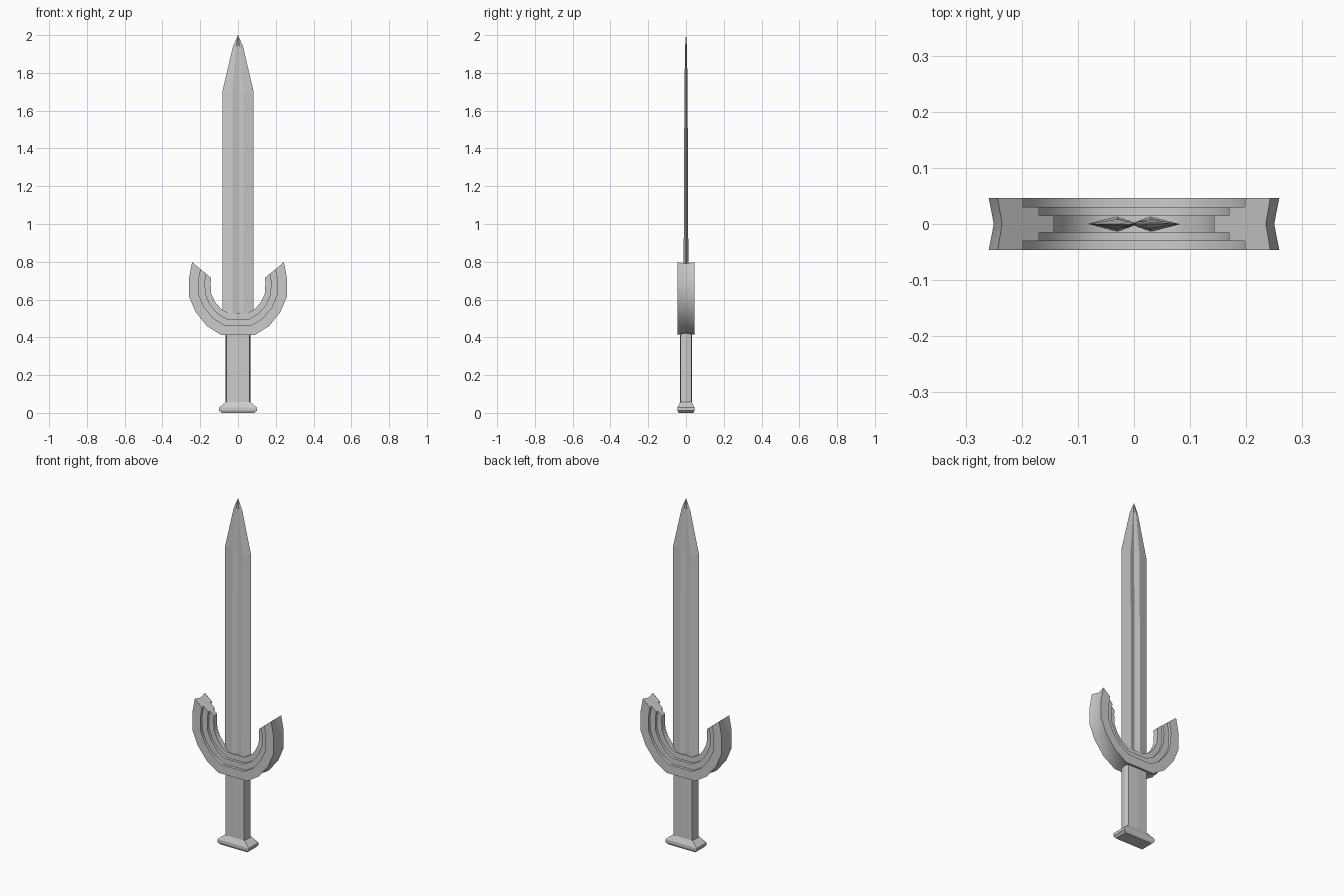
import bpy, bmesh, math

if "Cube" in bpy.data.objects:
    bpy.data.objects.remove(bpy.data.objects["Cube"])


def loft(name, rings, smooth=None):
    """Skin a list of closed rings and cap both ends."""
    bm = bmesh.new()
    loops = [[bm.verts.new(p) for p in ring] for ring in rings]
    n = len(loops[0])
    for a, b in zip(loops, loops[1:]):
        for i in range(n):
            j = (i + 1) % n
            bm.faces.new((a[i], a[j], b[j], b[i]))
    bm.faces.new(loops[0][::-1])
    bm.faces.new(loops[-1])
    bmesh.ops.remove_doubles(bm, verts=bm.verts, dist=1e-5)
    bmesh.ops.recalc_face_normals(bm, faces=bm.faces)
    me = bpy.data.meshes.new(name)
    bm.to_mesh(me)
    bm.free()
    ob = bpy.data.objects.new(name, me)
    bpy.context.collection.objects.link(ob)
    if smooth:
        bpy.ops.object.select_all(action='DESELECT')
        ob.select_set(True)
        bpy.context.view_layer.objects.active = ob
        bpy.ops.object.shade_smooth_by_angle(angle=math.radians(smooth))
    return ob


# Blade: twin-diamond section with a central groove, tapering to a point
section = [(-.083, 0), (-.03, -.014), (0, -.003), (.03, -.014),
           (.083, 0), (.03, .014), (0, .003), (-.03, .014)]
stations = [(.46, 1, 1), (1.7, 1, .6), (1.94, .32, .35), (2.0, .004, .05)]
loft("blade", [[(x * sx, y * sy, z) for x, y in section]
               for z, sx, sy in stations])

# Guard: stepped section swept along a faceted crescent
outer = [(.09, .413), (.165, .46), (.225, .535), (.259, .615),
         (.259, .715), (.243, .798)]
inner = [(.05, .528), (.09, .55), (.122, .588), (.142, .632),
         (.145, .69), (.143, .715)]
half = [(0, -.046), (.45, -.046), (.45, -.03), (.74, -.03),
        (.74, -.015), (1, -.015)]
steps = half + [(t, -y) for t, y in reversed(half)] + [(.08, 0)]
pairs = list(zip(outer, inner))
pairs = [((-o[0], o[1]), (-i[0], i[1])) for o, i in reversed(pairs)] + pairs
loft("crescent_guard",
     [[(o[0] + (i[0] - o[0]) * t, y, o[1] + (i[1] - o[1]) * t)
       for t, y in steps] for o, i in pairs], smooth=35)

# Grip: flat bar with slightly ridged sides
grip = [(.06, -.029), (.065, 0), (.06, .029), (0, .031),
        (-.06, .029), (-.065, 0), (-.06, -.029), (0, -.031)]
loft("grip", [[(x, y, z) for x, y in grip] for z in (.04, .45)])

# Pommel: flared rectangular cap
corners = [(-1, -1), (1, -1), (1, 1), (-1, 1)]
loft("pommel", [[(a * x, b * y, z) for a, b in corners]
                for z, x, y in [(0, .087, .039), (.012, .1, .045),
                                (.028, .1, .045), (.058, .064, .03)]])
